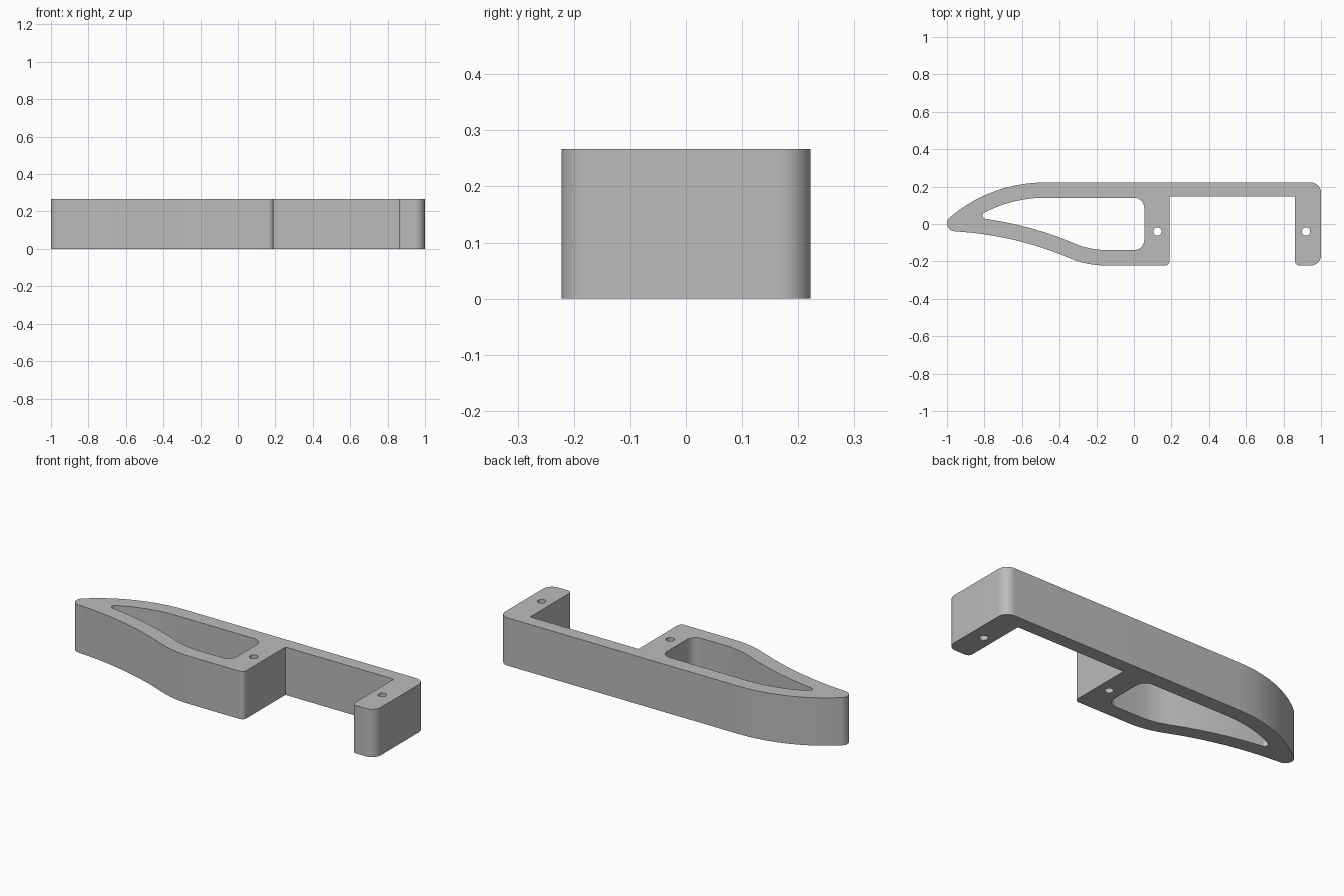
import bpy, bmesh
from math import sin, cos, tan, radians, pi
from mathutils import Vector

if "Cube" in bpy.data.objects:
    bpy.data.objects.remove(bpy.data.objects["Cube"], do_unlink=True)

HEIGHT = 0.267


def arc(p, q, sweep):
    """Points from p up to (not including) q, turning left by sweep degrees."""
    p, q = Vector(p), Vector(q)
    if sweep == 0:
        return [p]
    s = radians(sweep)
    chord = q - p
    left = Vector((-chord.y, chord.x))
    centre = (p + q) / 2 + left * (0.5 / tan(s / 2))
    n = max(6, int(abs(sweep) / 4))
    r = p - centre
    pts = []
    for i in range(n):
        a = s * i / n
        pts.append(centre + Vector((r.x * cos(a) - r.y * sin(a),
                                    r.x * sin(a) + r.y * cos(a))))
    return pts


def outline(corners):
    """Closed loop from (x, y, sweep to next corner)."""
    pts = []
    for i, (x, y, sweep) in enumerate(corners):
        nx, ny, _ = corners[(i + 1) % len(corners)]
        pts += arc((x, y), (nx, ny), sweep)
    return pts


def circle(x, y, r, n=32):
    return [Vector((x + r * cos(2 * pi * i / n), y + r * sin(2 * pi * i / n)))
            for i in range(n)]


# Outer silhouette: post, recess, end block, spine, pointed nose, curved belly
body = outline([
    (-0.15, -0.222, 0), (0.165, -0.222, 90), (0.19, -0.197, 0),
    (0.19, 0.147, 0), (0.86, 0.147, 0),
    (0.86, -0.197, 90), (0.885, -0.222, 0), (0.945, -0.222, 90),
    (1.0, -0.167, 0), (1.0, 0.167, 90), (0.945, 0.222, 0),
    (-0.48, 0.222, 40.6), (-0.985, 0.035, 137),
    (-0.959, -0.039, -19.8), (-0.345, -0.182, 23)])

# Window following the silhouette at constant wall thickness
window = outline([
    (-0.48, 0.14, 27.5), (-0.80, 0.0615, 143.5),
    (-0.7945, 0.0275, -15.2), (-0.313, -0.106, 23),
    (-0.15, -0.139, 0), (0.0, -0.139, 90), (0.055, -0.084, 0),
    (0.055, 0.085, 90), (0.0, 0.14, 0)])

# Screw holes through both posts
holes = [circle(x, -0.04, 0.022) for x in (0.125, 0.92)]

# Fill the flat profile and extrude it
bm = bmesh.new()
edges = []
for loop in [body, window] + holes:
    vs = [bm.verts.new((p.x, p.y, 0)) for p in loop]
    edges += [bm.edges.new((vs[i - 1], vs[i])) for i in range(len(vs))]
bmesh.ops.triangle_fill(bm, edges=edges, use_beauty=True, use_dissolve=False,
                        normal=(0, 0, 1))
ret = bmesh.ops.extrude_face_region(bm, geom=bm.faces[:])
top = [g for g in ret["geom"] if isinstance(g, bmesh.types.BMVert)]
bmesh.ops.translate(bm, verts=top, vec=(0, 0, HEIGHT))
bmesh.ops.recalc_face_normals(bm, faces=bm.faces[:])
mesh = bpy.data.meshes.new("handle_bracket")
bm.to_mesh(mesh)
bm.free()

handle = bpy.data.objects.new("handle_bracket", mesh)
bpy.context.scene.collection.objects.link(handle)

# Plain grey material
grey = bpy.data.materials.new("grey")
grey.use_nodes = True
grey.diffuse_color = (0.5, 0.5, 0.5, 1)
grey.node_tree.nodes["Principled BSDF"].inputs["Base Color"].default_value = (0.5, 0.5, 0.5, 1)
mesh.materials.append(grey)

# Smooth curved walls, crisp rims
bpy.ops.object.select_all(action="DESELECT")
handle.select_set(True)
bpy.context.view_layer.objects.active = handle
bpy.ops.object.shade_smooth_by_angle(angle=radians(30))
